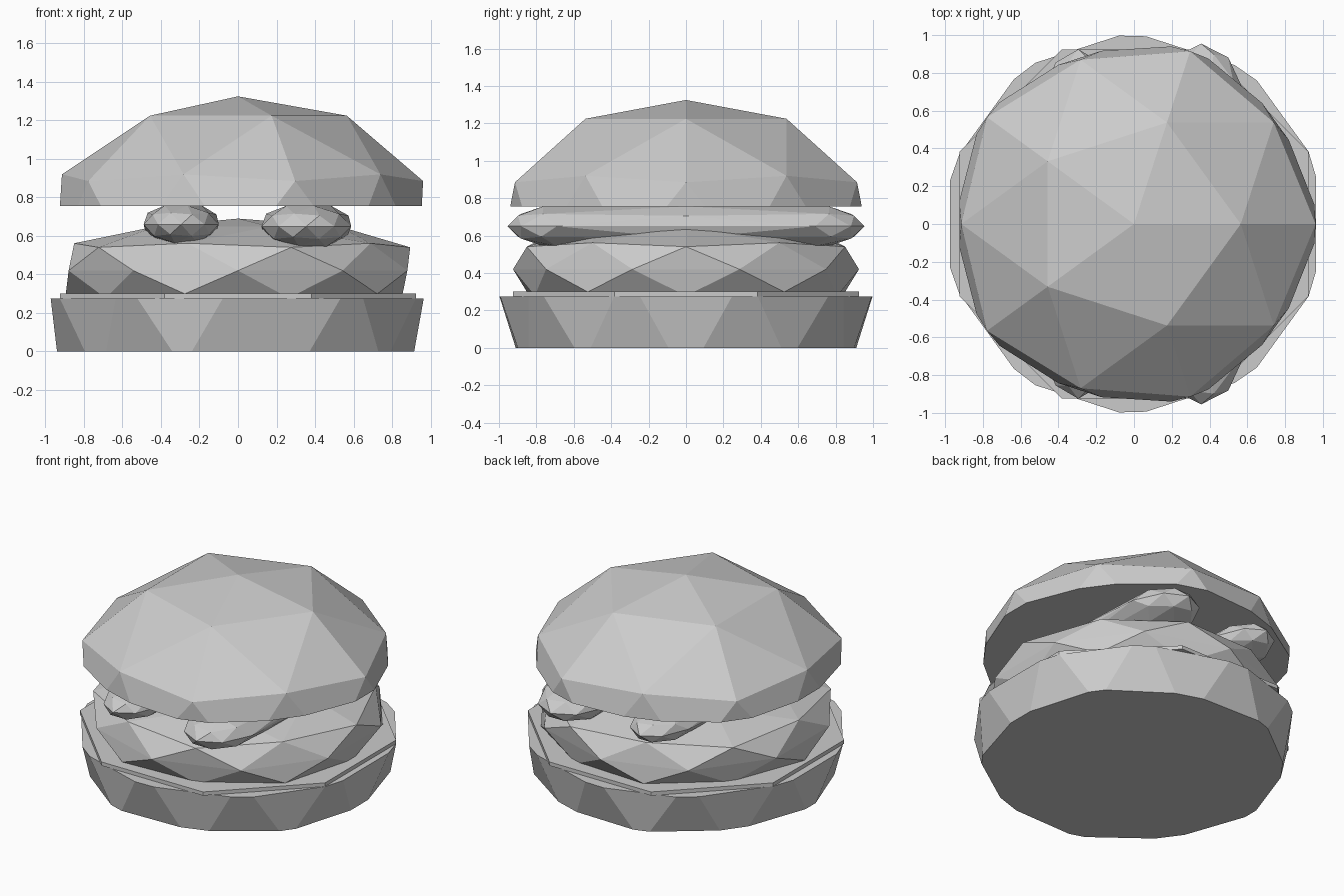
import bpy, bmesh, math
from mathutils import Vector, Matrix

cube = bpy.data.objects.get("Cube")
if cube:
    bpy.data.objects.remove(cube, do_unlink=True)

grey = bpy.data.materials.new("plain grey")
grey.use_nodes = True
GREY = (0.6, 0.6, 0.6, 1)
grey.diffuse_color = GREY
grey.node_tree.nodes["Principled BSDF"].inputs["Base Color"].default_value = GREY


def finish(name, bm):
    """Turn a bmesh into a flat-shaded object."""
    bmesh.ops.recalc_face_normals(bm, faces=bm.faces)
    mesh = bpy.data.meshes.new(name)
    bm.to_mesh(mesh)
    bm.free()
    mesh.materials.append(grey)
    obj = bpy.data.objects.new(name, mesh)
    bpy.context.collection.objects.link(obj)
    return obj


def faceted_ball(shape):
    """Coarse ball whose points are moved by a rule."""
    bm = bmesh.new()
    bmesh.ops.create_icosphere(bm, subdivisions=2, radius=1)
    for v in bm.verts:
        v.co = shape(v.co.normalized())
    return bm


def slice_flat(bm, z, keep_above):
    """Cut level at z and close the opening."""
    cut = bmesh.ops.bisect_plane(
        bm, geom=bm.verts[:] + bm.edges[:] + bm.faces[:],
        plane_co=(0, 0, z), plane_no=(0, 0, 1),
        clear_inner=keep_above, clear_outer=not keep_above)
    rim = [e for e in cut["geom_cut"] if isinstance(e, bmesh.types.BMEdge)]
    bmesh.ops.contextual_create(bm, geom=rim)


# Bottom bun: a band of a ball, cut level above and below
bm = faceted_ball(lambda p: Vector((p.x * 1.04, p.y * 1.04, 0.41 + p.z * 1.1)))
slice_flat(bm, 0.275, False)
slice_flat(bm, 0, True)
finish("bottom_bun", bm)

# Cheese slice: thin octagon
bm = bmesh.new()
bmesh.ops.create_cone(bm, cap_ends=True, segments=8, radius1=1, radius2=1, depth=0.025,
                      matrix=Matrix.Translation((0, 0, 0.2875)) @ Matrix.Rotation(math.pi / 8, 4, "Z"))
finish("cheese_slice", bm)


# Patty: squashed ball with a tucked-in waist
def patty_shape(p):
    r = 0.925 if abs(p.z) < 0.1 else 1.0
    return Vector((p.x * r, p.y * r, 0.42 + p.z * 0.27))


finish("patty", faceted_ball(patty_shape))


# Strips lying front to back, with blunt ends
def strip_shape(x, z, width, length, height):
    def shape(p):
        y = 0 if abs(p.y) < 0.01 else math.copysign(length * (0.6 + 0.4 * abs(p.y)), p.y)
        return Vector((x + p.x * width, y, z + p.z * height))
    return shape


finish("left_strip", faceted_ball(strip_shape(0.355, 0.65, 0.245, 0.955, 0.125)))
finish("right_strip", faceted_ball(strip_shape(-0.295, 0.66, 0.205, 0.925, 0.115)))

# Top bun: domed ball with a steep rim and flat underside
LEVELS = [(0, 0.5), (0.447, 0.885), (0.526, 0.92), (0.851, 1.225), (1, 1.325)]


def bun_shape(p):
    z = 0.5 + p.z * 0.84
    for (a, za), (b, zb) in zip(LEVELS, LEVELS[1:]):
        if a <= p.z <= b + 0.001:
            z = za + (zb - za) * (p.z - a) / (b - a)
    r = 0.99 if abs(p.z) < 0.1 else 1.075
    return Vector((p.x * r, p.y * r, z))


bm = faceted_ball(bun_shape)
slice_flat(bm, 0.755, True)
finish("top_bun", bm)
